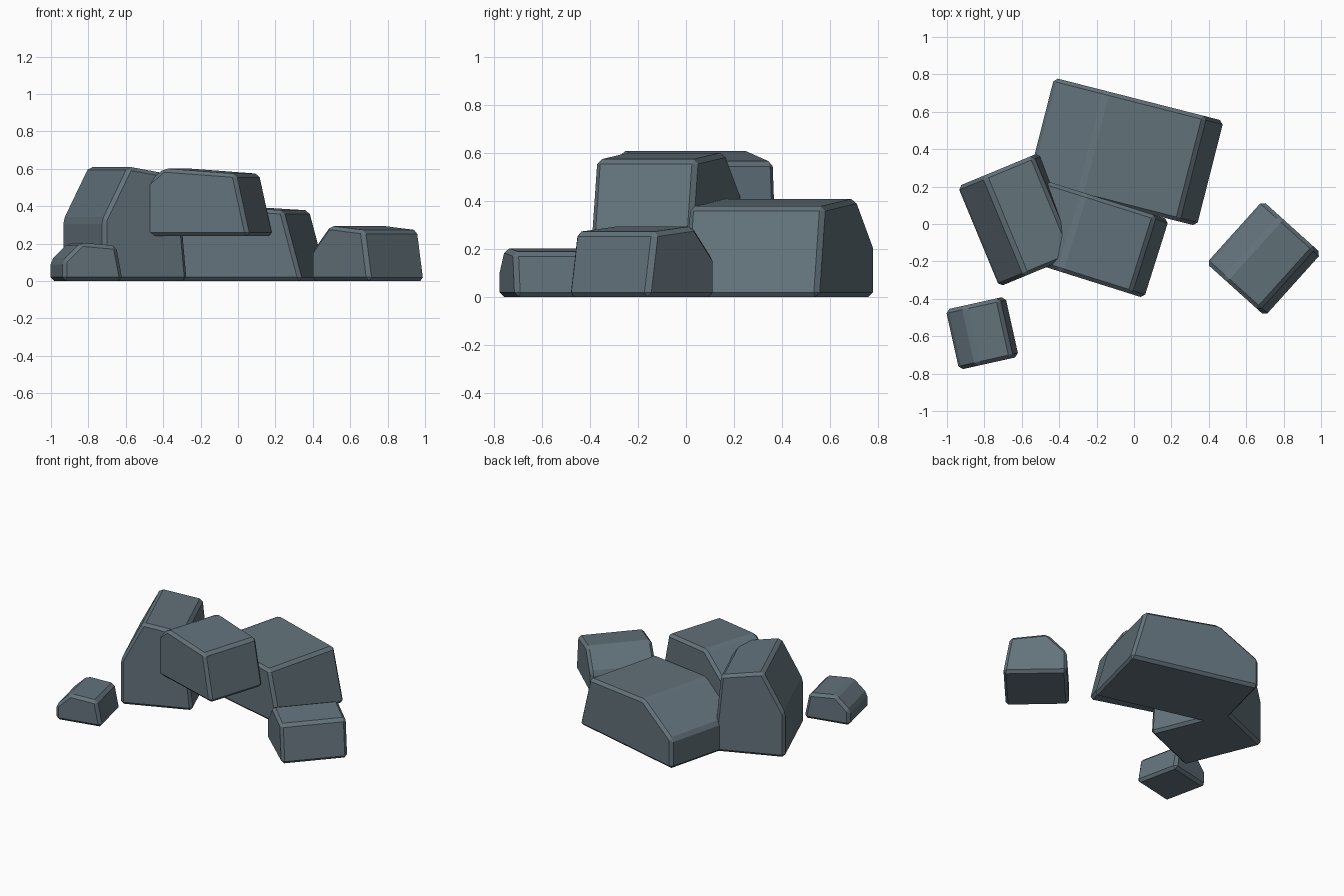
import bpy, bmesh, math
from mathutils import Matrix

if "Cube" in bpy.data.objects:
    bpy.data.objects.remove(bpy.data.objects["Cube"])

stone = bpy.data.materials.new("slate grey stone")
stone.diffuse_color = (0.125, 0.170, 0.198, 1)
stone.use_nodes = True
stone.node_tree.nodes["Principled BSDF"].inputs["Base Color"].default_value = stone.diffuse_color

# Shared boulder side profile (fraction of length, fraction of height)
PROFILE = [(0, 0), (1, 0), (0.89, 0.92), (0.305, 1), (0, 0.53)]


def boulder(name, corner, angle, length, depth, height, base=0.0):
    """Extrude the profile; corner is the low-side front corner in plan."""
    bm = bmesh.new()
    front = [bm.verts.new((u * length, 0, v * height)) for u, v in PROFILE]
    back = [bm.verts.new((u * length, depth, v * height)) for u, v in PROFILE]
    n = len(PROFILE)
    bm.faces.new(front)
    bm.faces.new(back[::-1])
    for i in range(n):
        j = (i + 1) % n
        bm.faces.new((front[j], front[i], back[i], back[j]))
    bmesh.ops.recalc_face_normals(bm, faces=bm.faces)
    # worn chamfered edges
    bmesh.ops.bevel(bm, geom=bm.edges[:], offset=0.02, segments=1,
                    affect='EDGES', profile=0.5)
    bm.transform(Matrix.Translation((corner[0], corner[1], base))
                 @ Matrix.Rotation(math.radians(angle), 4, 'Z'))
    me = bpy.data.meshes.new(name)
    bm.to_mesh(me)
    bm.free()
    me.materials.append(stone)
    ob = bpy.data.objects.new(name, me)
    bpy.context.collection.objects.link(ob)


# Main pile
boulder("large_back_boulder", (-0.57, 0.22), -14.3, 0.94, 0.58, 0.41)
boulder("tall_left_boulder", (-0.72, -0.335), 22.5, 0.49, 0.58, 0.612)
boulder("perched_boulder", (-0.60, -0.19), -17.5, 0.69, 0.44, 0.362, 0.24)
# Loose stones
boulder("right_stone", (0.387, -0.21), -42, 0.425, 0.45, 0.295)
boulder("small_left_stone", (-0.935, -0.78), 12.5, 0.33, 0.33, 0.205)
